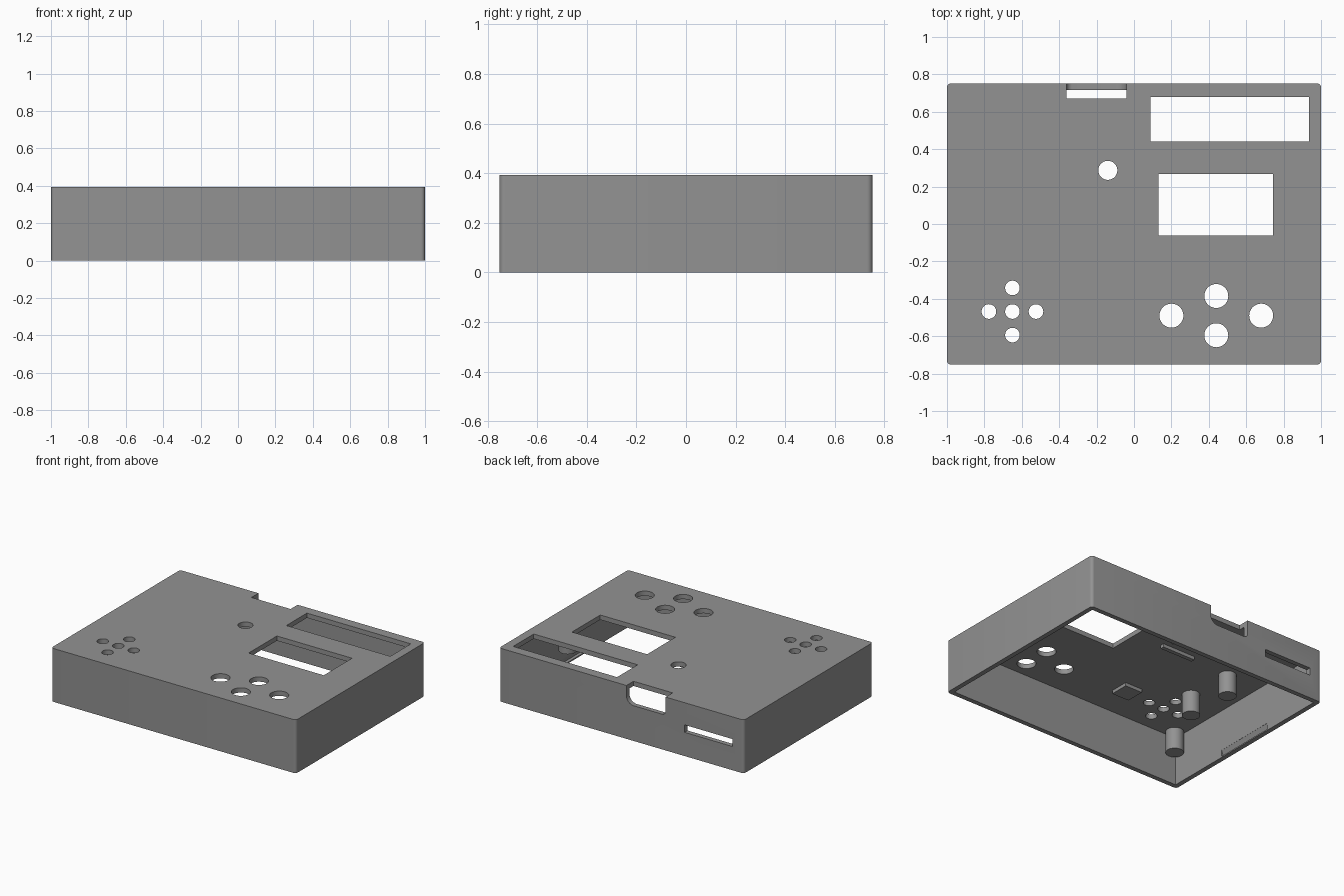
import bpy, bmesh, math
from mathutils import Matrix

if "Cube" in bpy.data.objects:
    bpy.data.objects.remove(bpy.data.objects["Cube"])

H = 0.394           # case height
WALL = 0.035        # wall and top plate thickness
CEIL = H - WALL     # underside of the top plate

grey = bpy.data.materials.new("case grey")
grey.diffuse_color = (0.29, 0.29, 0.29, 1)
grey.use_nodes = True
grey.node_tree.nodes["Principled BSDF"].inputs["Base Color"].default_value = grey.diffuse_color


def make(name, bm):
    bmesh.ops.recalc_face_normals(bm, faces=bm.faces)
    me = bpy.data.meshes.new(name)
    bm.to_mesh(me)
    bm.free()
    ob = bpy.data.objects.new(name, me)
    me.materials.append(grey)
    bpy.context.collection.objects.link(ob)
    return ob


def box(name, x0, x1, y0, y1, z0, z1, corner=0.0):
    bm = bmesh.new()
    bmesh.ops.create_cube(bm, size=1)
    for v in bm.verts:
        v.co.x = x1 if v.co.x > 0 else x0
        v.co.y = y1 if v.co.y > 0 else y0
        v.co.z = z1 if v.co.z > 0 else z0
    if corner:
        edges = [e for e in bm.edges
                 if abs(e.verts[0].co.z - e.verts[1].co.z) > 1e-4]
        bmesh.ops.bevel(bm, geom=edges, offset=corner, segments=5,
                        profile=0.5, affect='EDGES')
    return make(name, bm)


def cylinder(name, x, y, r, z0, z1, n=48):
    bm = bmesh.new()
    bmesh.ops.create_cone(bm, cap_ends=True, segments=n, radius1=r, radius2=r,
                          depth=z1 - z0,
                          matrix=Matrix.Translation((x, y, (z0 + z1) / 2)))
    return make(name, bm)


def prism_y(name, profile, y0, y1):
    """Extrude an (x, z) profile along y."""
    bm = bmesh.new()
    face = bm.faces.new([bm.verts.new((x, y0, z)) for x, z in profile])
    ext = bmesh.ops.extrude_face_region(bm, geom=[face])
    for v in ext["geom"]:
        if isinstance(v, bmesh.types.BMVert):
            v.co.y = y1
    return make(name, bm)


def arc(cx, cz, r, a0, a1, n=8):
    return [(cx + r * math.cos(math.radians(a0 + (a1 - a0) * i / n)),
             cz + r * math.sin(math.radians(a0 + (a1 - a0) * i / n)))
            for i in range(n + 1)]


def cut(target, cutter):
    mod = target.modifiers.new("cut", 'BOOLEAN')
    mod.operation = 'DIFFERENCE'
    mod.solver = 'EXACT'
    mod.object = cutter
    bpy.context.view_layer.objects.active = target
    bpy.ops.object.modifier_apply(modifier=mod.name)
    bpy.data.objects.remove(cutter)


# Case shell, open underneath
case = box("case_shell", -1, 1, -0.752, 0.752, 0, H, corner=0.022)
cut(case, box("cavity", -1 + WALL, 1 - WALL, -0.752 + WALL, 0.752 - WALL,
              -0.1, CEIL))

# Display window and screen window
cut(case, box("display_window", 0.087, 0.936, 0.44, 0.68, 0.3, 0.5))
cut(case, box("screen_window", 0.13, 0.744, -0.062, 0.268, 0.3, 0.5))

# Round openings: power button, four control buttons, five speaker holes
holes = [(-0.14, 0.287, 0.051)]
for i in range(4):
    a = i * math.pi / 2
    holes.append((0.44 + 0.24 * math.cos(a), -0.49 + 0.105 * math.sin(a), 0.064))
    holes.append((-0.65 + 0.126 * math.cos(a), -0.468 + 0.126 * math.sin(a), 0.039))
holes.append((-0.65, -0.468, 0.039))
for x, y, r in holes:
    cut(case, cylinder("round_hole", x, y, r, 0.3, 0.5))

# Connector notch through the back edge, rounded at its lower corners
notch = ([(-0.36, 0.5)] + arc(-0.33, 0.29, 0.03, 180, 270)
         + arc(-0.10, 0.32, 0.06, 270, 360) + [(-0.04, 0.5)])
cut(case, prism_y("connector_notch", notch, 0.67, 0.85))

# Card slot in the back wall
cut(case, box("card_slot", -0.905, -0.515, 0.68, 0.85, 0.175, 0.23))

# Snap grooves inside the two side walls
for s in (-1, 1):
    cut(case, prism_y("snap_groove", [(s * 0.955, 0.055), (s * 0.966, 0.055),
                                      (s * 0.985, 0.012), (s * 0.955, 0.008)],
                      -0.24, 0.24))

# Mounting posts hanging from the top plate
for i, (x, y) in enumerate([(-0.69, 0.15), (-0.67, -0.205),
                            (-0.905, -0.655), (0.84, 0.18)]):
    cylinder(f"mounting_post_{i + 1}", x, y, 0.061, CEIL - 0.16, CEIL + 0.005)

# Small support pad and rib under the top plate
box("support_pad", -0.37, -0.23, -0.50, -0.36, CEIL - 0.025, CEIL + 0.005)
box("support_rib", -0.36, -0.09, 0.17, 0.20, CEIL - 0.025, CEIL + 0.005)

# Smooth round surfaces while keeping hard edges
for ob in bpy.context.scene.objects:
    ob.select_set(True)
bpy.context.view_layer.objects.active = case
bpy.ops.object.shade_smooth_by_angle(angle=math.radians(30))
